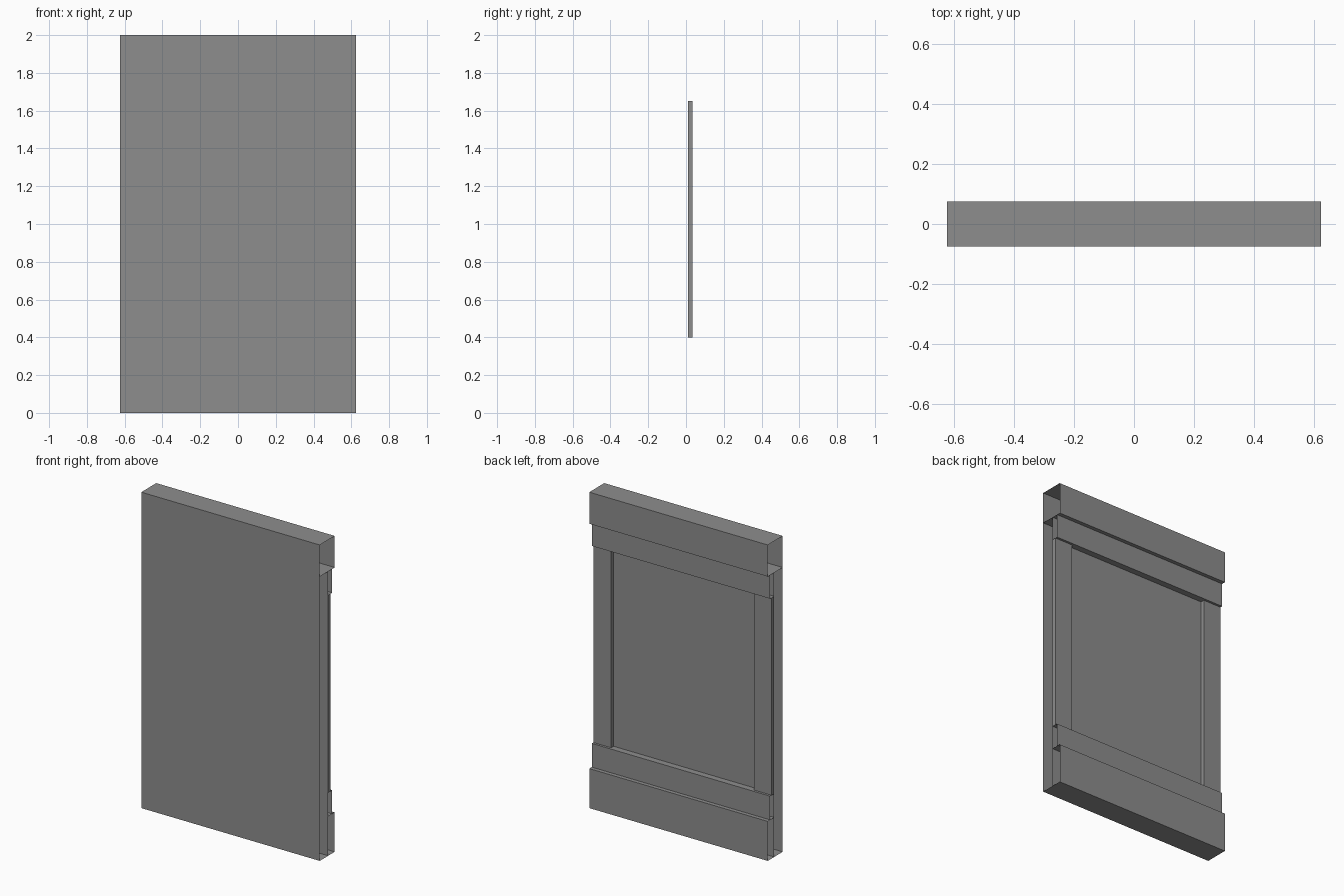
import bpy
from mathutils import Vector

if "Cube" in bpy.data.objects:
    bpy.data.objects.remove(bpy.data.objects["Cube"])

HALF_W = 0.625
FRONT, CORE, BACK = -0.075, 0.01, 0.075

dark = bpy.data.materials.new("dark_grey")
dark.diffuse_color = (0.27, 0.27, 0.27, 1)
dark.use_nodes = True
dark.node_tree.nodes["Principled BSDF"].inputs["Base Color"].default_value = dark.diffuse_color


def sweep(name, profile, to_start, to_end, closed=False):
    """Sweep a counterclockwise 2D profile between two ends, leaving the ends open."""
    n = len(profile)
    verts = [Vector(to_start(*p)) for p in profile] + [Vector(to_end(*p)) for p in profile]
    count = n if closed else n - 1
    faces = [(i, (i + 1) % n, (i + 1) % n + n, i + n) for i in range(count)]
    mesh = bpy.data.meshes.new(name)
    mesh.from_pydata(verts, [], faces)
    mesh.materials.append(dark)
    obj = bpy.data.objects.new(name, mesh)
    bpy.context.collection.objects.link(obj)
    return obj


def across(name, profile, closed=False):
    """Horizontal part: (y, z) profile running the full width."""
    return sweep(name, profile, lambda y, z: (-HALF_W, y, z),
                 lambda y, z: (HALF_W, y, z), closed)


# Header cap and wall core
across("header", [(BACK, 1.8), (BACK, 2), (FRONT, 2), (FRONT, 1.8)], closed=True)
across("wall_core", [(FRONT, 1.8), (FRONT, 0), (CORE, 0), (CORE, 1.8)])

# Rails and base on the panelled side
across("top_rail", [(CORE, 1.65), (0.05, 1.65), (0.05, 1.8)])
across("bottom_rail", [(0.05, 0.25), (0.05, 0.4), (CORE, 0.4)])
across("baseboard", [(CORE, 0), (BACK, 0), (BACK, 0.25), (CORE, 0.25)])

# Upright stiles between the rails
for side, x0 in (("left", -HALF_W), ("right", HALF_W - 0.125)):
    x1 = x0 + 0.125
    sweep(side + "_stile", [(x1, CORE), (x1, 0.035), (x0, 0.035), (x0, CORE)],
          lambda x, y: (x, y, 0.4), lambda x, y: (x, y, 1.65))
